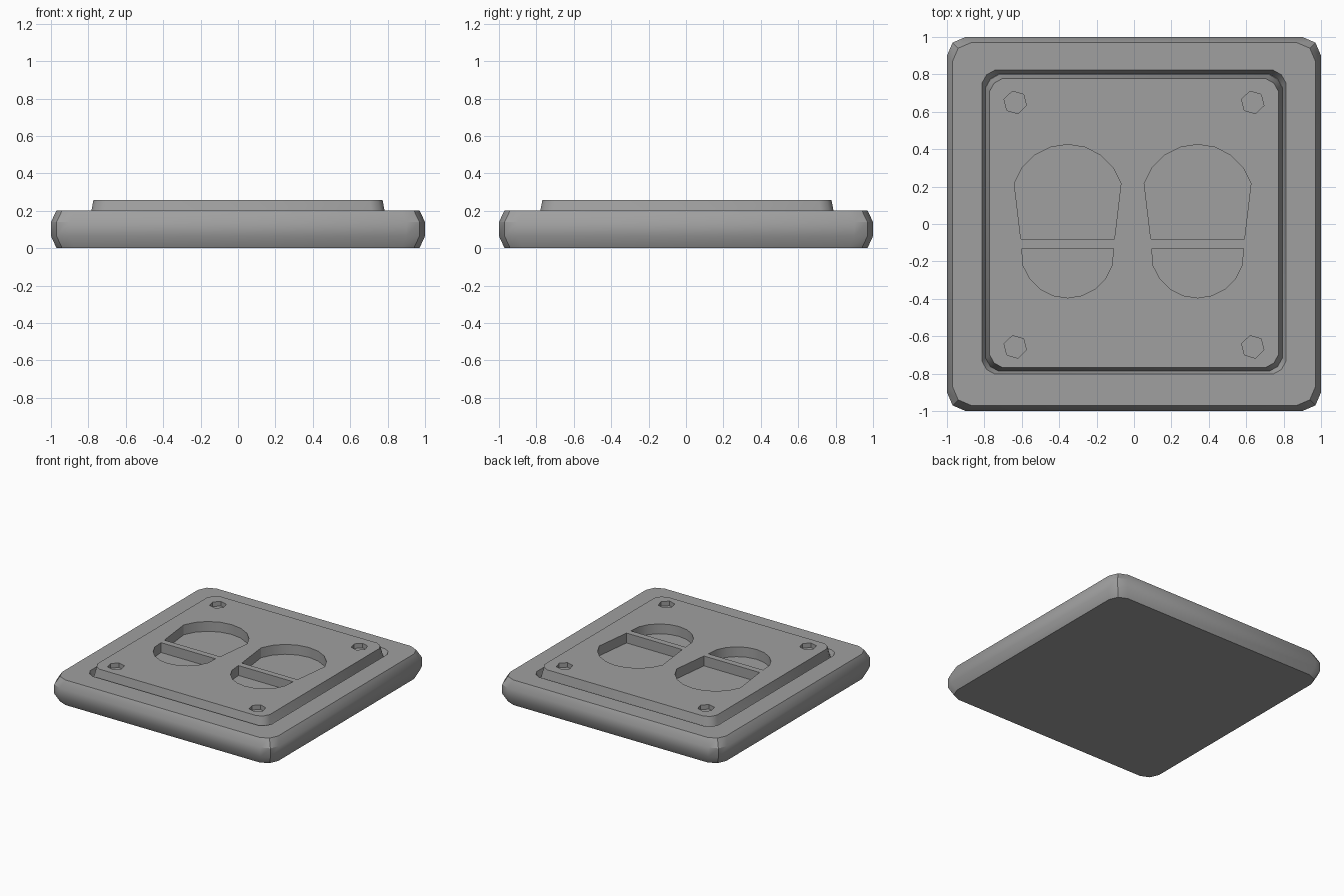
import bpy, bmesh
from math import sin, cos, pi, radians

cube = bpy.data.objects.get("Cube")
if cube:
    bpy.data.objects.remove(cube, do_unlink=True)

grey = bpy.data.materials.new("grey plastic")
grey.use_nodes = True
grey.diffuse_color = (0.35, 0.35, 0.35, 1)
grey.node_tree.nodes["Principled BSDF"].inputs["Base Color"].default_value = grey.diffuse_color


def square(half, cut, mid, cy=0.0):
    """Rounded square outline: each corner has two facets."""
    corner = [(half, half - cut), (half - mid, half - mid), (half - cut, half)]
    pts = []
    for _ in range(4):
        pts += [(x, y + cy) for x, y in corner]
        corner = [(-y, x) for x, y in corner]
    return pts


def loft(name, rings):
    """Closed solid through stacked outlines given as (points, z)."""
    bm = bmesh.new()
    loops = [[bm.verts.new((x, y, z)) for x, y in pts] for pts, z in rings]
    n = len(loops[0])
    for a, b in zip(loops, loops[1:]):
        for i in range(n):
            j = (i + 1) % n
            bm.faces.new((a[i], a[j], b[j], b[i]))
    bm.faces.new(loops[0][::-1])
    bm.faces.new(loops[-1])
    bmesh.ops.recalc_face_normals(bm, faces=bm.faces)
    mesh = bpy.data.meshes.new(name)
    bm.to_mesh(mesh)
    bm.free()
    mesh.materials.append(grey)
    obj = bpy.data.objects.new(name, mesh)
    bpy.context.collection.objects.link(obj)
    return obj


def activate(obj):
    bpy.ops.object.select_all(action="DESELECT")
    obj.select_set(True)
    bpy.context.view_layer.objects.active = obj


def carve(obj, pts, floor):
    """Sink a pocket of the given outline into the face plate."""
    cutter = loft("pocket_cutter", [(pts, floor), (pts, 0.35)])
    cutter.hide_render = True
    mod = obj.modifiers.new("pocket", "BOOLEAN")
    mod.operation = "DIFFERENCE"
    mod.solver = "EXACT"
    mod.object = cutter
    activate(obj)
    bpy.ops.object.modifier_apply(modifier=mod.name)
    bpy.data.objects.remove(cutter, do_unlink=True)


def arc(cx, cy, r, start, end, step=18):
    return [(cx + r * cos(radians(a)), cy + r * sin(radians(a)))
            for a in range(start, end + 1, step)]


# Bulging base with a narrow groove around the face plate
base = loft("base", [
    (square(0.97, 0.10, 0.03), 0.0),
    (square(1.0, 0.10, 0.03), 0.065),
    (square(1.0, 0.10, 0.03), 0.14),
    (square(0.97, 0.10, 0.03), 0.203),
    (square(0.813, 0.07, 0.025, 0.01), 0.203),
    (square(0.793, 0.07, 0.025, 0.008), 0.15),
])

# Raised face plate with sloping edges
plate = loft("face_plate", [
    (square(0.795, 0.07, 0.025, 0.005), 0.14),
    (square(0.773, 0.07, 0.025, 0.005), 0.257),
])

# Two outlets, each split by a crossbar into an upper and a lower pocket
for cx in (-0.355, 0.34):
    upper = arc(cx, 0.125, 0.30, 18, 162)
    carve(plate, upper + [(cx - 0.25, -0.08), (cx + 0.25, -0.08)], 0.177)
    lower = arc(cx, -0.145, 0.25, 198, 342)
    carve(plate, lower + [(cx + 0.245, -0.13), (cx - 0.245, -0.13)], 0.177)

# Hexagonal screw holes in the corners
for x in (-0.635, 0.635):
    for y in (-0.657, 0.65):
        carve(plate, arc(x, y, 0.062, 44, 344, 60), 0.22)

for obj in (base, plate):
    activate(obj)
    bpy.ops.object.shade_smooth_by_angle(angle=radians(32))
